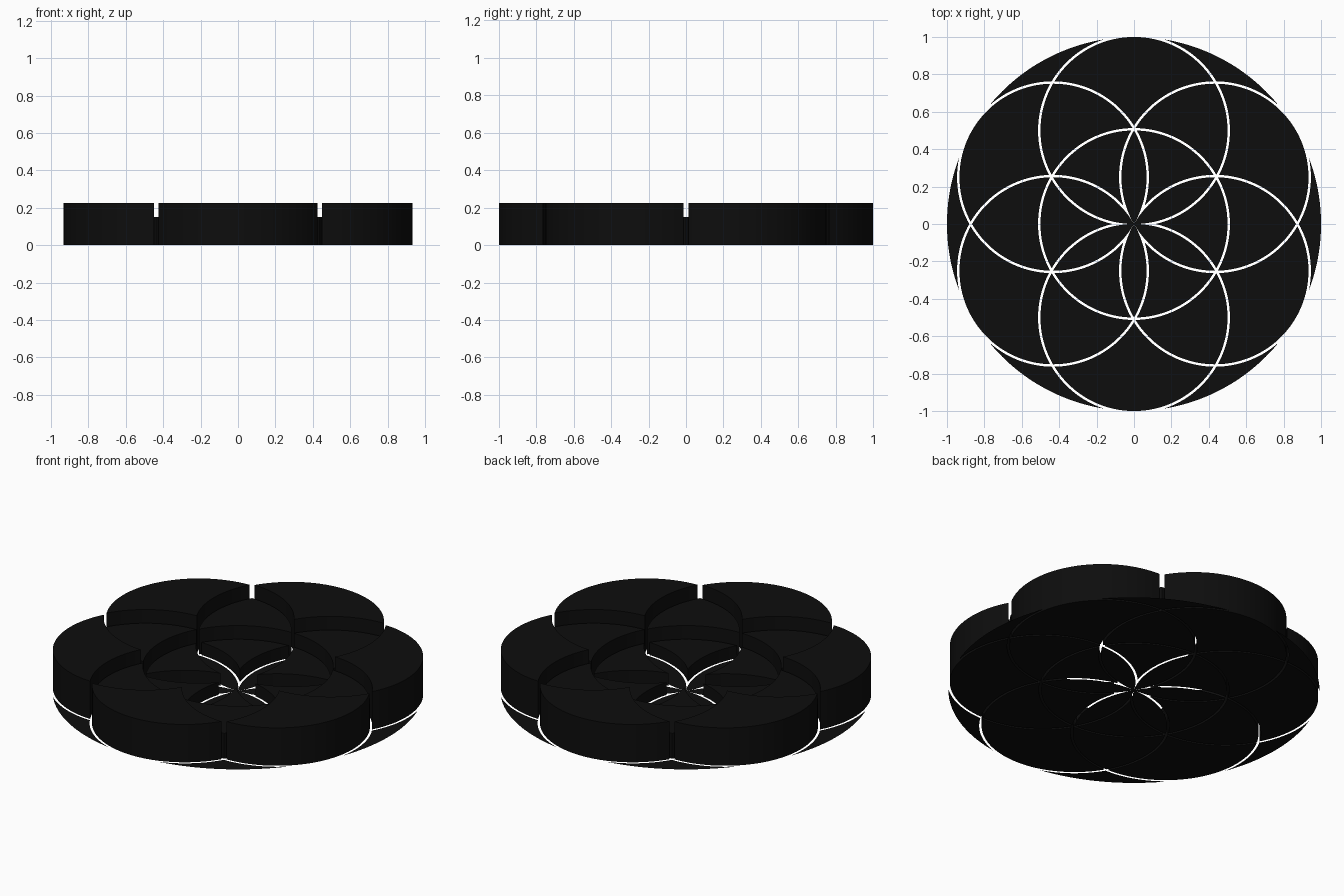
import bpy, bmesh, math
from mathutils import Vector, Matrix

if "Cube" in bpy.data.objects:
    bpy.data.objects.remove(bpy.data.objects["Cube"])

IN, OUT, RIM = 0.5, 0.513, 1.0     # inner / outer edge of each slit, disc radius
SEG = 28


def polar(r, deg):
    a = math.radians(deg)
    return Vector((r * math.cos(a), r * math.sin(a)))


# circle centres in a 60 degree sector
O, A, B, Y, Z = Vector((0, 0)), polar(.5, 0), polar(.5, 60), polar(.5, 120), polar(.5, -60)


def meet(c1, r1, c2, r2, hint):
    """Intersection of two circles nearest the hint point."""
    d = c2 - c1
    n = d.length
    t = (r1 * r1 - r2 * r2 + n * n) / (2 * n)
    h = math.sqrt(max(r1 * r1 - t * t, 0))
    u = d / n
    v = Vector((-u.y, u.x))
    return min((c1 + u * t + v * h, c1 + u * t - v * h), key=lambda p: (p - hint).length)


def arc(c, p, q):
    """Short arc around c from p to q, without the end point."""
    r = (p - c).length
    a0 = math.atan2(p.y - c.y, p.x - c.x)
    a1 = math.atan2(q.y - c.y, q.x - c.x)
    da = (a1 - a0 + math.pi) % (2 * math.pi) - math.pi
    return [c + Vector((math.cos(a0 + da * i / SEG), math.sin(a0 + da * i / SEG)))* r
            for i in range(SEG)]


def region(corners, centres):
    pts = []
    for i, c in enumerate(centres):
        pts += arc(c, corners[i], corners[(i + 1) % len(corners)])
    return pts


mat = bpy.data.materials.new("black")
mat.diffuse_color = (0.004, 0.004, 0.004, 1)
mat.use_nodes = True
mat.node_tree.nodes["Principled BSDF"].inputs["Base Color"].default_value = mat.diffuse_color


def ring_of_six(name, outline, height):
    """Six rotated copies of an outline, extruded when height is given."""
    bm = bmesh.new()
    for k in range(6):
        rot = Matrix.Rotation(math.radians(30 + 60 * k), 4, 'Z')
        f = bm.faces.new([bm.verts.new(rot @ p.to_3d()) for p in outline])
        f.normal_update()
        if f.normal.z < 0:
            f.normal_flip()
        if height:
            ext = bmesh.ops.extrude_face_region(bm, geom=[f], use_keep_orig=True)
            bmesh.ops.translate(bm, vec=(0, 0, height),
                                verts=[v for v in ext['geom'] if isinstance(v, bmesh.types.BMVert)])
    if height:
        bmesh.ops.recalc_face_normals(bm, faces=bm.faces)
    me = bpy.data.meshes.new(name)
    bm.to_mesh(me)
    bm.free()
    me.materials.append(mat)
    ob = bpy.data.objects.new(name, me)
    bpy.context.collection.objects.link(ob)
    bpy.ops.object.select_all(action='DESELECT')
    ob.select_set(True)
    bpy.context.view_layer.objects.active = ob
    bpy.ops.object.shade_smooth_by_angle(angle=math.radians(30))


tip = A + B    # outer crossing of neighbouring circles

# tall outer petals: inside one circle only
ring_of_six("outer_petals", region(
    [meet(B, OUT, Z, OUT, A), meet(A, IN, B, OUT, tip), A * 2, meet(A, IN, Z, OUT, A + Z)],
    [B, A, A, Z]), 0.225)

# middle blocks: two circles overlap outside the centre circle
ring_of_six("middle_blocks", region(
    [meet(A, IN, B, IN, tip), meet(A, IN, O, OUT, B), meet(B, IN, O, OUT, A)],
    [A, O, B]), 0.15)

# inner blocks: three circles overlap
ring_of_six("inner_blocks", region(
    [meet(Z, OUT, Y, OUT, polar(.1, 30)), meet(O, IN, Z, OUT, A), meet(O, IN, Y, OUT, B)],
    [Z, O, Y]), 0.075)

# flat central petals
ring_of_six("centre_petals", region([O.copy(), A], [B, Z]), 0)

# flat rim pieces
ring_of_six("rim_pieces", region(
    [meet(A, OUT, B, OUT, tip), meet(O, RIM, A, OUT, polar(1, 10)), meet(O, RIM, B, OUT, polar(1, 50))],
    [A, O, B]), 0)
